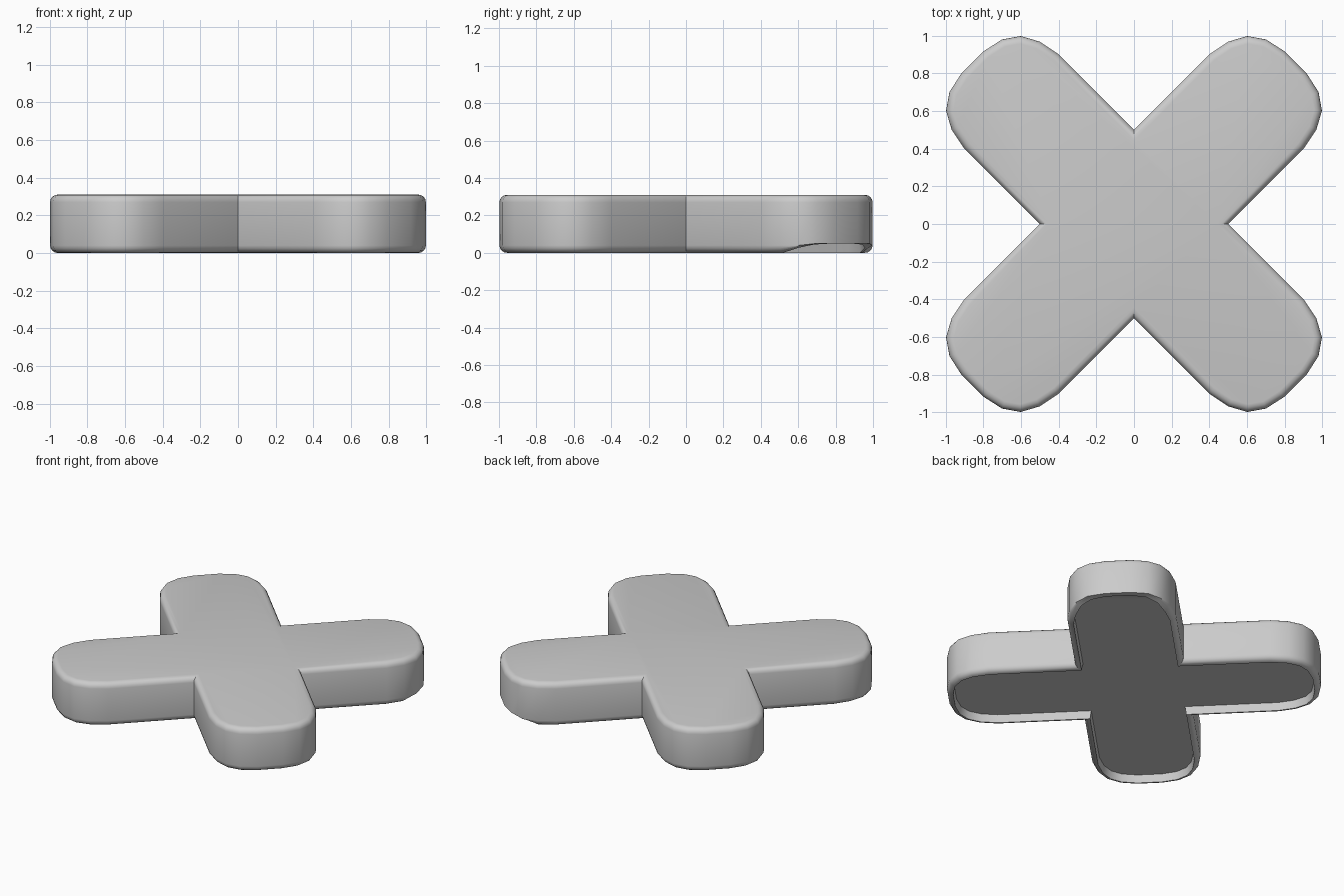
import bpy
import bmesh
from math import radians
from mathutils import Vector, Matrix

HEIGHT = 0.31
ROUND = 0.04
FLOOR = 0.055

cube = bpy.data.objects.get("Cube")
if cube:
    bpy.data.objects.remove(cube, do_unlink=True)

# Plain grey material
grey = bpy.data.materials.new("light_grey")
grey.use_nodes = True
colour = (0.6, 0.6, 0.6, 1.0)
grey.diffuse_color = colour
grey.node_tree.nodes["Principled BSDF"].inputs["Base Color"].default_value = colour

# Half of one arm: (distance along arm, half width), mirrored to a full arm
half_arm = [(0.354, 0.354), (0.92, 0.354), (1.04, 0.33), (1.131, 0.28),
            (1.188, 0.198), (1.213, 0.085)]
arm = [(u, -v) for u, v in half_arm] + [(u, v) for u, v in reversed(half_arm[1:])]

# Four arms turned onto the diagonals; each notch point is shared
bm = bmesh.new()
outline = []
for i in range(4):
    turn = Matrix.Rotation(radians(45 + 90 * i), 3, 'Z')
    outline += [bm.verts.new(turn @ Vector((u, v, 0))) for u, v in arm]
base = bm.faces.new(outline)

# Slab with rounded top and bottom rims
up = bmesh.ops.extrude_face_region(bm, geom=[base], use_keep_orig=True)
top_verts = [g for g in up["geom"] if isinstance(g, bmesh.types.BMVert)]
bmesh.ops.translate(bm, verts=top_verts, vec=(0, 0, HEIGHT))
bmesh.ops.recalc_face_normals(bm, faces=bm.faces[:])
rims = [e for e in bm.edges if abs(e.verts[0].co.z - e.verts[1].co.z) < 1e-4]
bmesh.ops.bevel(bm, geom=rims, offset=ROUND, offset_type='OFFSET',
                segments=4, profile=0.5, affect='EDGES', clamp_overlap=True)

# Shallow recess underneath, leaving a thin lip
bm.normal_update()
bottom = min(bm.faces, key=lambda f: (round(f.calc_center_median().z, 4), -f.calc_area()))
bmesh.ops.inset_region(bm, faces=[bottom], thickness=0.008, depth=0, use_even_offset=True)
for v in bottom.verts:
    v.co.z = FLOOR

# Lip worn away at the tip of the back left arm
for v in bm.verts:
    lift = min(max((v.co.x + v.co.y - 1.45) / 0.2, 0), 1) * 0.05
    v.co.z = max(v.co.z, lift)

mesh = bpy.data.meshes.new("cross_slab")
bm.to_mesh(mesh)
bm.free()
mesh.materials.append(grey)
slab = bpy.data.objects.new("cross_slab", mesh)
bpy.context.collection.objects.link(slab)

# Smooth rims, crisp notches and recess
bpy.ops.object.select_all(action='DESELECT')
slab.select_set(True)
bpy.context.view_layer.objects.active = slab
bpy.ops.object.shade_smooth_by_angle(angle=radians(35))
